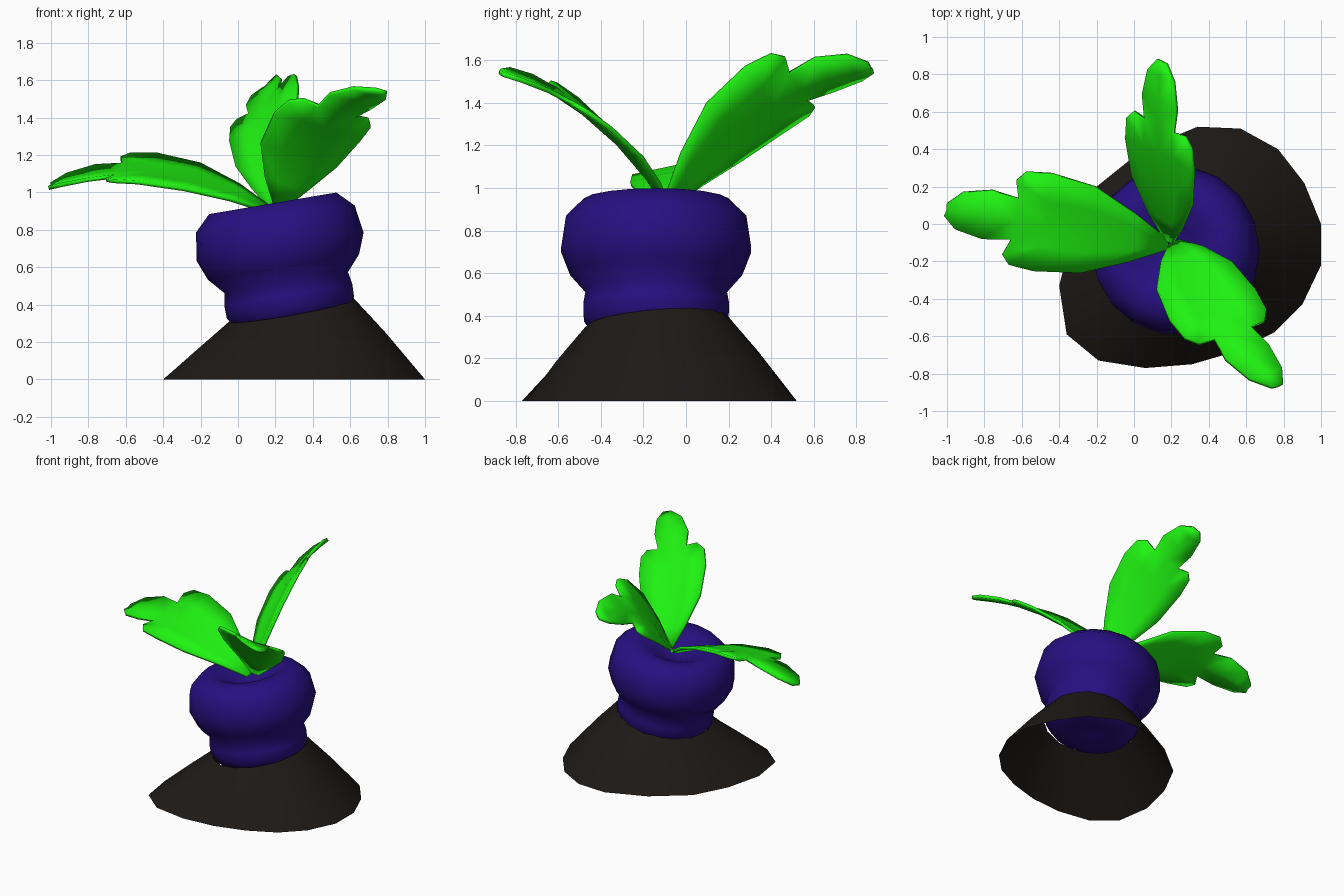
import bpy, math
from mathutils import Vector, Matrix

if "Cube" in bpy.data.objects:
    bpy.data.objects.remove(bpy.data.objects["Cube"])


def material(name, rgb):
    m = bpy.data.materials.new(name)
    m.diffuse_color = (*rgb, 1)
    m.use_nodes = True
    m.node_tree.nodes["Principled BSDF"].inputs["Base Color"].default_value = m.diffuse_color
    return m


def make(name, verts, faces, mat, angle=60):
    me = bpy.data.meshes.new(name)
    me.from_pydata([tuple(v) for v in verts], [], faces)
    me.materials.append(mat)
    ob = bpy.data.objects.new(name, me)
    bpy.context.collection.objects.link(ob)
    bpy.ops.object.select_all(action='DESELECT')
    ob.select_set(True)
    bpy.context.view_layer.objects.active = ob
    bpy.ops.object.mode_set(mode='EDIT')
    bpy.ops.mesh.select_all(action='SELECT')
    bpy.ops.mesh.normals_make_consistent(inside=False)
    bpy.ops.object.mode_set(mode='OBJECT')
    bpy.ops.object.shade_smooth_by_angle(angle=math.radians(angle))
    return ob


def bridge(rings, n):
    return [(r * n + i, r * n + (i + 1) % n, (r + 1) * n + (i + 1) % n, (r + 1) * n + i)
            for r in range(rings - 1) for i in range(n)]


soil = material("soil", (0.013, 0.010, 0.008))
purple = material("purple", (0.020, 0.005, 0.22))
green = material("green", (0.014, 0.90, 0.006))

# Soil mound: irregular ground outline rising to a tilted open collar
base = [(.34, .52), (.57, .51), (.77, .40), (.91, .22), (1, 0), (1, -.22), (.9, -.43),
        (.75, -.58), (.55, -.68), (.31, -.75), (.06, -.77), (-.19, -.73), (-.36, -.59),
        (-.40, -.33), (-.33, -.05), (-.20, .20), (.05, .40)]
n = len(base)
bottom = [Vector((x, y, 0)) for x, y in base]
collar = []
for p in bottom:
    a = math.atan2(p.y + .14, p.x - .29)
    x, y = .335 * math.cos(a), .335 * math.sin(a)
    collar.append(Vector((.29 + x, -.14 + y, .37 + .18 * x + .08 * y)))
middle = [b.lerp(c, .55) + Vector((0, 0, .01)) for b, c in zip(bottom, collar)]
make("soil_mound", bottom + middle + collar, bridge(3, n), soil)

# Turnip root: lathed bulb with dimpled crown, leaning to one side
profile = [(.05, .14), (.14, .18), (.24, .235), (.345, .235), (.43, .15), (.453, 0), (.41, -.11),
           (.335, -.195), (.347, -.26), (.345, -.33), (.30, -.40), (.18, -.43), (.05, -.41)]
seg = 18
lean = Matrix.Translation((.225, -.14, .71)) @ Matrix.Rotation(-math.atan(.17), 4, 'Y')
verts = [lean @ Vector((r * math.cos(2 * math.pi * i / seg), r * math.sin(2 * math.pi * i / seg), h))
         for r, h in profile for i in range(seg)]
last = (len(profile) - 1) * seg
faces = bridge(len(profile), seg) + [tuple(range(seg)), tuple(range(last, last + seg))]
make("turnip_root", verts, faces, purple)

# Leaf template: (u along midrib, v across) for one half of a three-lobed blade
mid = [0, .15, .35, .55, .70, .82, .93, 1]
inner = [(0, .05), (.15, .24), (.35, .44), (.55, .46), (.68, .42), (.80, .50), (.93, .38), (1, .13)]
outer = [(0, .11), (.15, .50), (.33, .88), (.53, 1), (.645, .95), (.69, .76)]


def leaf(name, ctrl, left, right):
    p = [Vector(c) for c in ctrl]

    def spine(u):
        w = 1 - u
        return w**3 * p[0] + 3 * w * w * u * p[1] + 3 * w * u * u * p[2] + u**3 * p[3]

    verts = [spine(u) for u in mid]
    faces = []
    for side in (Vector(left), Vector(right)):
        q = len(verts)
        verts += [spine(u) + side * v for u, v in inner]
        o = len(verts)
        verts += [spine(u) + side * v for u, v in outer]
        faces += [(i, i + 1, q + i + 1, q + i) for i in range(7)]
        faces += [(q + i, q + i + 1, o + i + 1, o + i) for i in range(3)]
        faces += [(q + 3, q + 4, o + 5, o + 4), (q + 3, o + 4, o + 3)]
    ob = make(name, verts, faces, green, 50)
    s = ob.modifiers.new("thickness", 'SOLIDIFY')
    s.thickness = .022
    s.offset = 0


leaf("left_leaf", [(.18, -.11, .90), (-.2, -.05, 1.12), (-.6, .02, 1.17), (-1, .075, 1.03)],
     (0, .28, .10), (-.10, -.24, -.05))
leaf("back_leaf", [(.19, -.09, .92), (.14, .15, 1.25), (.12, .5, 1.52), (.15, .87, 1.56)],
     (.18, -.09, .20), (-.18, .09, -.10))
leaf("front_leaf", [(.22, -.10, .92), (.33, -.25, 1.2), (.5, -.6, 1.5), (.77, -.87, 1.54)],
     (-.26, -.05, .08), (.20, .11, -.06))
